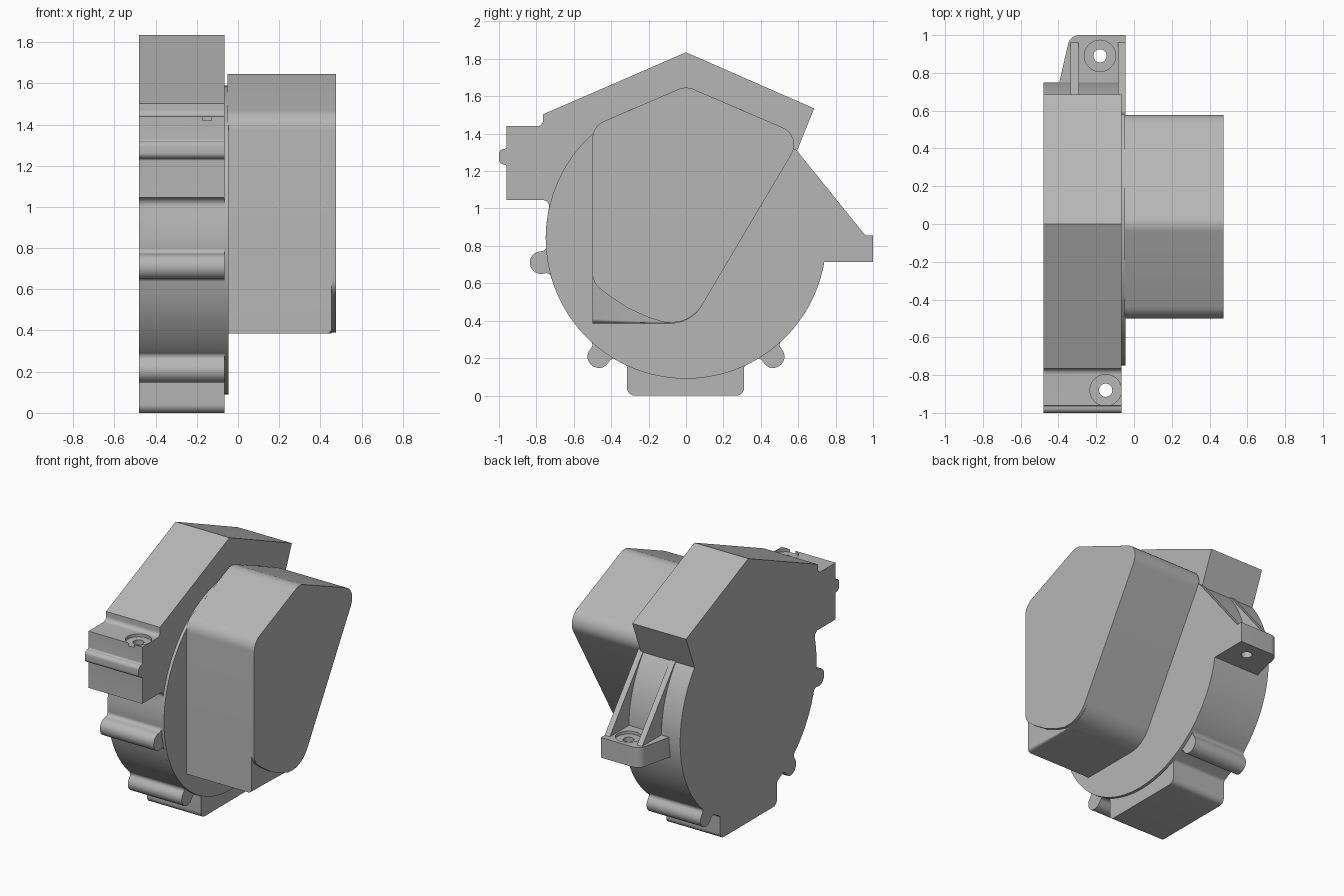
import bpy, bmesh
from math import sin, cos, radians
from mathutils import Vector, Matrix

if "Cube" in bpy.data.objects:
    bpy.data.objects.remove(bpy.data.objects["Cube"])

grey = bpy.data.materials.new("housing_grey")
grey.use_nodes = True
COLOUR = (0.47, 0.47, 0.47, 1)
grey.diffuse_color = COLOUR
grey.node_tree.nodes["Principled BSDF"].inputs["Base Color"].default_value = COLOUR

CENTRE, RADIUS = Vector((0, 0.84)), 0.75


def rounded(corners, steps=8):
    """Turn (u, v[, radius]) corners into an outline with filleted corners."""
    pts = []
    for i, c in enumerate(corners):
        p = Vector(c[:2])
        r = c[2] if len(c) > 2 else 0
        if not r:
            pts.append(p)
            continue
        a = (Vector(corners[i - 1][:2]) - p).normalized()
        b = (Vector(corners[(i + 1) % len(corners)][:2]) - p).normalized()
        half = a.angle(b) / 2
        mid = p + (a + b).normalized() * (r / sin(half))
        reach = r * cos(half) / sin(half)
        start, end = p + a * reach - mid, p + b * reach - mid
        sweep = start.angle_signed(end)
        for k in range(steps + 1):
            t = -sweep * k / steps
            pts.append(mid + Matrix.Rotation(t, 2) @ start)
    return pts


def extrude(name, outline, low, high, axis="x"):
    """Extrude a (y, z) outline along x, or an (x, y) outline along z."""
    bm = bmesh.new()
    place = (lambda p: (low, p.x, p.y)) if axis == "x" else (lambda p: (p.x, p.y, low))
    face = bm.faces.new([bm.verts.new(place(p)) for p in outline])
    out = bmesh.ops.extrude_face_region(bm, geom=[face])
    move = Vector((high - low, 0, 0)) if axis == "x" else Vector((0, 0, high - low))
    bmesh.ops.translate(bm, vec=move,
                        verts=[v for v in out["geom"] if isinstance(v, bmesh.types.BMVert)])
    bmesh.ops.recalc_face_normals(bm, faces=bm.faces)
    mesh = bpy.data.meshes.new(name)
    bm.to_mesh(mesh)
    bm.free()
    mesh.materials.append(grey)
    ob = bpy.data.objects.new(name, mesh)
    bpy.context.collection.objects.link(ob)
    return ob


def arc(start, end, step=3):
    n = max(1, round((end - start) / step))
    angles = [radians(start + (end - start) * k / n) for k in range(n + 1)]
    return [(RADIUS * cos(t), CENTRE.y + RADIUS * sin(t)) for t in angles]


def lug(angle):
    """Rounded screw lug standing radially off the drum."""
    d = Vector((cos(radians(angle)), sin(radians(angle))))
    t = Vector((-d.y, d.x))
    shape = [(0.745, -0.06, 0.025), (0.845, -0.06, 0.058),
             (0.845, 0.06, 0.058), (0.745, 0.06, 0.025)]
    return [(*(CENTRE + d * u + t * v), r) for u, v, r in shape]


def drill(ob, x, y, top, bottom):
    """Shallow counterbore with a through hole, along z."""
    for r, low in ((0.083, top - 0.02), (0.035, bottom - 0.05)):
        circle = [Vector((x + r * cos(radians(a)), y + r * sin(radians(a))))
                  for a in range(0, 360, 10)]
        cutter = extrude("hole_cutter", circle, low, top + 0.03, "z")
        cutter.hide_render = True
        mod = ob.modifiers.new("hole", "BOOLEAN")
        mod.operation, mod.solver, mod.object = "DIFFERENCE", "EXACT", cutter
        bpy.context.view_layer.objects.active = ob
        bpy.ops.object.modifier_apply(modifier=mod.name)
        bpy.data.objects.remove(cutter)


# Main housing: foot, lugs, drum, gabled top and front mounting block
outline = [(-0.315, 0, 0.04), (0.31, 0, 0.04), (0.31, 0.16, 0.025)]
outline += lug(306.4) + arc(313, 398)
outline += [(0.685, 1.535), (0, 1.835), (-0.765, 1.503), (-0.765, 1.44, 0.03),
            (-0.96, 1.44), (-0.96, 1.318, 0.012), (-1, 1.318, 0.027),
            (-1, 1.235, 0.027), (-0.96, 1.235, 0.012), (-0.96, 1.045),
            (-0.725, 1.045, 0.035)]
outline += arc(171, 182) + lug(189.5) + arc(196, 227) + lug(233.6)
outline += [(-0.315, 0.16, 0.025)]
housing = extrude("housing", rounded(outline), -0.48, -0.065)
drill(housing, -0.15, -0.88, 1.44, 1.045)

# Raised round cover
cover = extrude("round_cover", [Vector(p) for p in arc(0, 357)], -0.07, -0.045)

# Gearbox with one square lower corner
upper = [(0.028, 0.385, 0.19), (0.622, 1.388, 0.1), (0, 1.655, 0.1), (-0.5, 1.44, 0.1)]
gearbox = extrude("gearbox", rounded(upper + [(-0.5, 0.385)]), -0.05, 0.455)
bm = bmesh.new()
bm.from_mesh(gearbox.data)
lower_edge = [e for e in bm.edges if e.calc_length() > 0.3
              and all(v.co.z < 0.39 and v.co.x > 0.4 for v in e.verts)]
bmesh.ops.bevel(bm, geom=lower_edge, offset=0.025, segments=5, profile=0.5, affect="EDGES")
bm.to_mesh(gearbox.data)
bm.free()

# Gearbox end plate with the lower corner curved away
curve = [(-0.5, 0.605, 0.1), (-0.42, 0.54), (-0.31, 0.467), (-0.2, 0.417), (-0.12, 0.392)]
end_plate = extrude("gearbox_end_plate", rounded(upper + curve), 0.42, 0.475)

# Rear mounting tab and its two ribs
tab = extrude("mounting_tab", rounded([(-0.43, 0.6), (-0.045, 0.6), (-0.045, 1),
                                       (-0.338, 1, 0.06)]), 0.715, 0.855, "z")
drill(tab, -0.18, 0.89, 0.855, 0.715)
rib_shape = [Vector(p) for p in ((0.55, 0.84), (0.96, 0.84), (0.96, 0.855),
                                 (0.588, 1.315), (0.55, 1.315))]
ribs = [extrude(name, rib_shape, low, low + 0.04)
        for name, low in (("left_rib", -0.085), ("right_rib", -0.335))]

# Smooth the rounded surfaces, keep edges crisp
bpy.ops.object.select_all(action="DESELECT")
for ob in [housing, cover, gearbox, end_plate, tab] + ribs:
    ob.select_set(True)
bpy.context.view_layer.objects.active = housing
bpy.ops.object.shade_smooth_by_angle(angle=radians(30))
